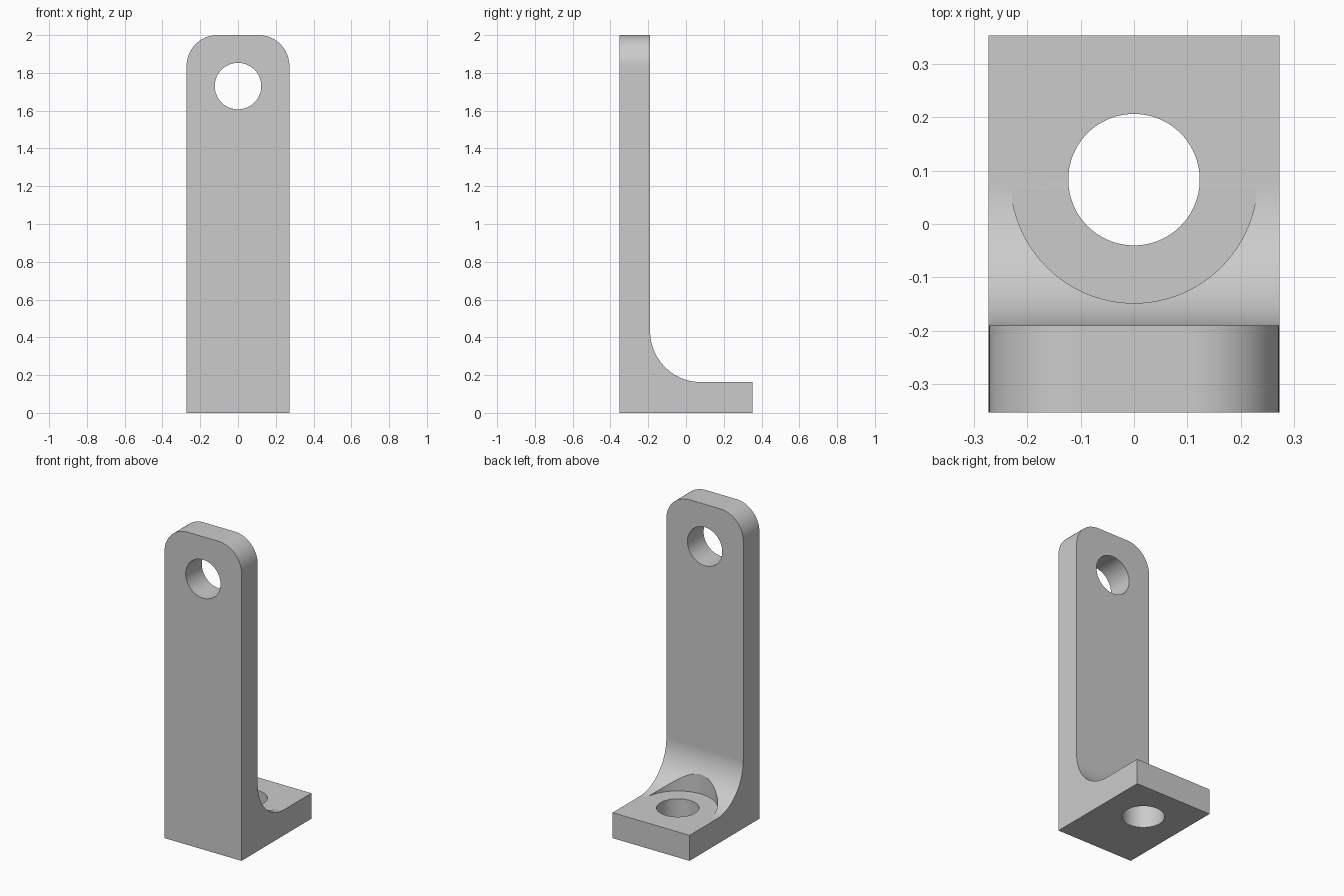
import bpy
import bmesh
from math import sin, cos, pi, radians
from mathutils import Matrix, Vector

default = bpy.data.objects.get("Cube")
if default:
    bpy.data.objects.remove(default, do_unlink=True)

HALF_W, HALF_D, HEIGHT = 0.272, 0.353, 2.0
THICK = 0.163          # wall and foot thickness
FILLET = 0.27          # inner corner radius
HOLE = 0.123           # bolt hole radius
FOOT_Y, WALL_Z = 0.083, 1.73

grey = bpy.data.materials.new("plain grey")
grey.use_nodes = True
grey.diffuse_color = (0.6, 0.6, 0.6, 1)
grey.node_tree.nodes["Principled BSDF"].inputs["Base Color"].default_value = (0.6, 0.6, 0.6, 1)


def make_object(name, bm):
    bmesh.ops.recalc_face_normals(bm, faces=bm.faces)
    mesh = bpy.data.meshes.new(name)
    bm.to_mesh(mesh)
    bm.free()
    mesh.materials.append(grey)
    obj = bpy.data.objects.new(name, mesh)
    bpy.context.collection.objects.link(obj)
    return obj


def cutter(name, radius, length, centre, tilt=0):
    bm = bmesh.new()
    place = Matrix.Translation(centre) @ Matrix.Rotation(tilt, 4, "X")
    bmesh.ops.create_cone(bm, cap_ends=True, segments=96, radius1=radius,
                          radius2=radius, depth=length, matrix=place)
    obj = make_object(name, bm)
    obj.hide_render = True
    return obj


# L-shaped side profile with a rounded inner corner
inner = -HALF_D + THICK
steps = 32
profile = [(-HALF_D, HEIGHT), (-HALF_D, 0), (HALF_D, 0), (HALF_D, THICK)]
for i in range(steps + 1):
    a = pi / 2 * i / steps
    profile.append((inner + FILLET * (1 - sin(a)), THICK + FILLET * (1 - cos(a))))
profile.append((inner, HEIGHT))

bm = bmesh.new()
face = bm.faces.new([bm.verts.new((-HALF_W, y, z)) for y, z in profile])
sweep = bmesh.ops.extrude_face_region(bm, geom=[face])
bmesh.ops.translate(bm, vec=Vector((2 * HALF_W, 0, 0)),
                    verts=[g for g in sweep["geom"] if isinstance(g, bmesh.types.BMVert)])
bmesh.ops.recalc_face_normals(bm, faces=bm.faces)

# Rounded upper corners of the wall
corners = [e for e in bm.edges
           if all(v.co.z > HEIGHT - 0.01 for v in e.verts)
           and abs(e.verts[0].co.x - e.verts[1].co.x) < 0.01]
bmesh.ops.bevel(bm, geom=corners, offset=THICK, offset_type="OFFSET",
                segments=20, profile=0.5, affect="EDGES")
bracket = make_object("angle_bracket", bm)

# Wall hole, foot hole and the round washer seat cut into the fillet
cutters = [
    cutter("wall_hole", HOLE, 0.6, (0, inner, WALL_Z), pi / 2),
    cutter("foot_hole", HOLE, 0.6, (0, FOOT_Y, 0.1), 0),
    cutter("washer_seat", 0.231, 0.5, (0, FOOT_Y, THICK + 0.2505), 0),
]
for c in cutters:
    mod = bracket.modifiers.new(c.name, "BOOLEAN")
    mod.operation = "DIFFERENCE"
    mod.solver = "EXACT"
    mod.object = c

# Bake the cuts and remove the cutters
bpy.context.view_layer.update()
graph = bpy.context.evaluated_depsgraph_get()
cut_mesh = bpy.data.meshes.new_from_object(bracket.evaluated_get(graph))
bracket.modifiers.clear()
bracket.data = cut_mesh
for c in cutters:
    bpy.data.objects.remove(c, do_unlink=True)

# Smooth curved surfaces, crisp edges
bpy.ops.object.select_all(action="DESELECT")
bracket.select_set(True)
bpy.context.view_layer.objects.active = bracket
bpy.ops.object.shade_smooth_by_angle(angle=radians(25))
weighted = bracket.modifiers.new("even_shading", "WEIGHTED_NORMAL")
weighted.keep_sharp = True
